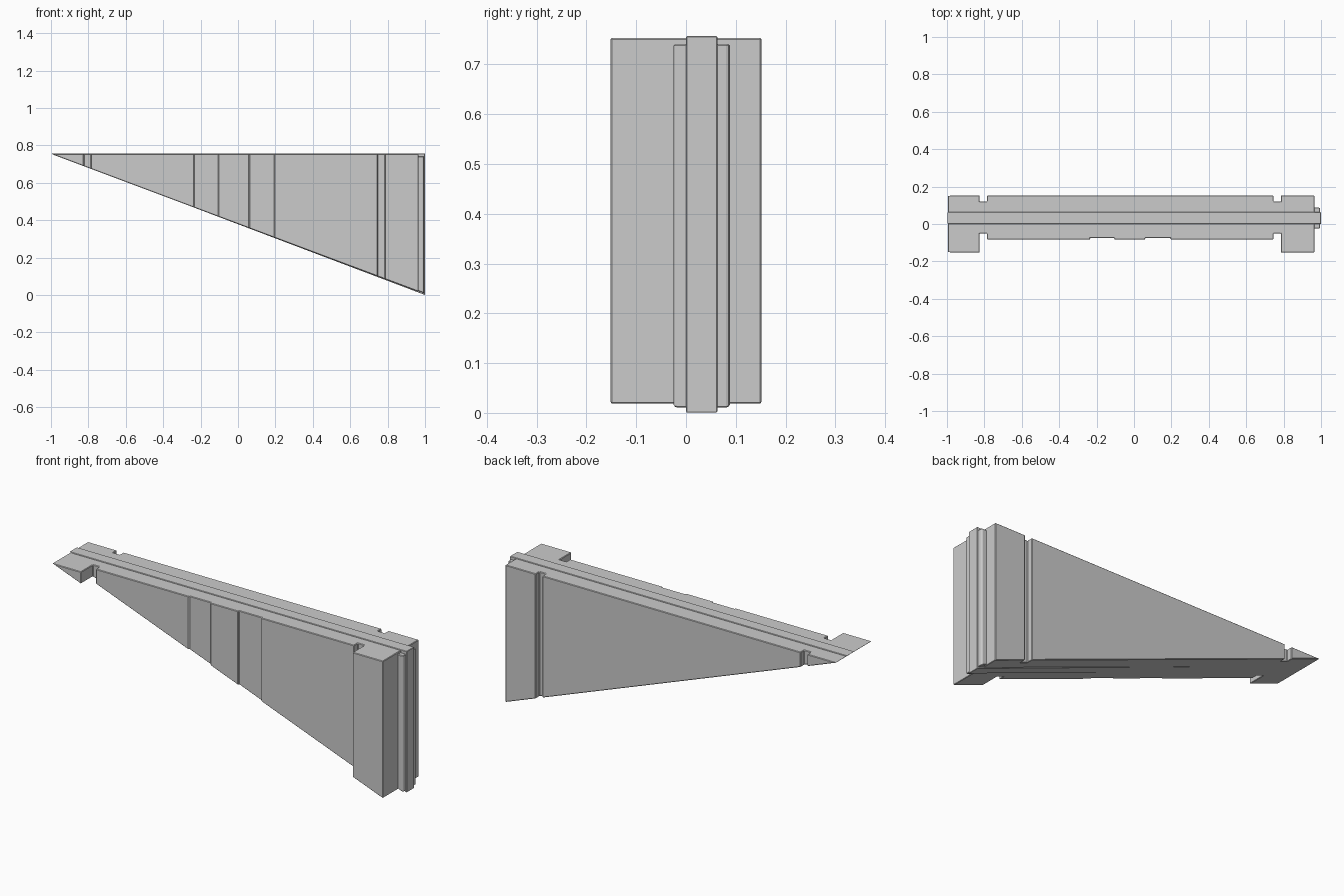
import bpy, bmesh
from mathutils import Vector

if "Cube" in bpy.data.objects:
    bpy.data.objects.remove(bpy.data.objects["Cube"])


def sloped_prism(name, outline, top, low, tip_x, low_x, chamfer):
    """Extrude a plan outline, then cut its underside from (tip_x, top) to (low_x, low)."""
    bm = bmesh.new()
    face = bm.faces.new([bm.verts.new((x, y, -0.3)) for x, y in outline])
    ext = bmesh.ops.extrude_face_region(bm, geom=[face])
    for v in ext["geom"]:
        if isinstance(v, bmesh.types.BMVert):
            v.co.z = top
    normal = Vector((top - low, 0, low_x - tip_x)).normalized()
    cut = bmesh.ops.bisect_plane(
        bm, geom=bm.verts[:] + bm.edges[:] + bm.faces[:], dist=1e-5,
        plane_co=(low_x, 0, low), plane_no=normal, clear_inner=True)
    edges = [e for e in cut["geom_cut"] if isinstance(e, bmesh.types.BMEdge)]
    edges = [e for e in edges if e.is_valid and e.is_boundary]
    bmesh.ops.contextual_create(bm, geom=edges)
    bmesh.ops.remove_doubles(bm, verts=bm.verts[:], dist=1e-5)
    bmesh.ops.recalc_face_normals(bm, faces=bm.faces[:])
    mesh = bpy.data.meshes.new(name)
    bm.to_mesh(mesh)
    bm.free()
    obj = bpy.data.objects.new(name, mesh)
    bpy.context.collection.objects.link(obj)
    # small chamfer on the hard edges
    mod = obj.modifiers.new("chamfer", "BEVEL")
    mod.width = chamfer
    mod.segments = 1
    mod.limit_method = "ANGLE"
    return obj


# wall body: grooved back, end posts and shallow recessed strips at the front
back = [(-1.1, 0.152), (-0.825, 0.152), (-0.825, 0.12), (-0.785, 0.12), (-0.785, 0.152),
        (0.745, 0.152), (0.745, 0.12), (0.785, 0.12), (0.785, 0.152), (0.965, 0.152)]
front = [(0.965, -0.152), (0.785, -0.152), (0.785, -0.05), (0.745, -0.05), (0.745, -0.083),
         (0.195, -0.083), (0.195, -0.076), (0.06, -0.076), (0.06, -0.084),
         (-0.105, -0.084), (-0.105, -0.076), (-0.235, -0.076), (-0.235, -0.083),
         (-0.785, -0.083), (-0.785, -0.05), (-0.825, -0.05), (-0.825, -0.152), (-1.1, -0.152)]
sloped_prism("wall_body", back + front, 0.753, 0.018, -0.996, 0.965, 0.003)

# connecting tongue on the tall end
tongue = [(0.9, 0.088), (0.99, 0.088), (0.995, 0.083),
          (0.995, -0.02), (0.99, -0.025), (0.9, -0.025)]
sloped_prism("end_tongue", tongue, 0.741, 0.01, -0.96, 0.995, 0.003)

# central rib standing slightly proud all round
rib = [(-1.1, 0.063), (1.0, 0.063), (1.0, 0.0), (-1.1, 0.0)]
sloped_prism("central_rib", rib, 0.757, 0.0, -1.0, 1.0, 0.002)
